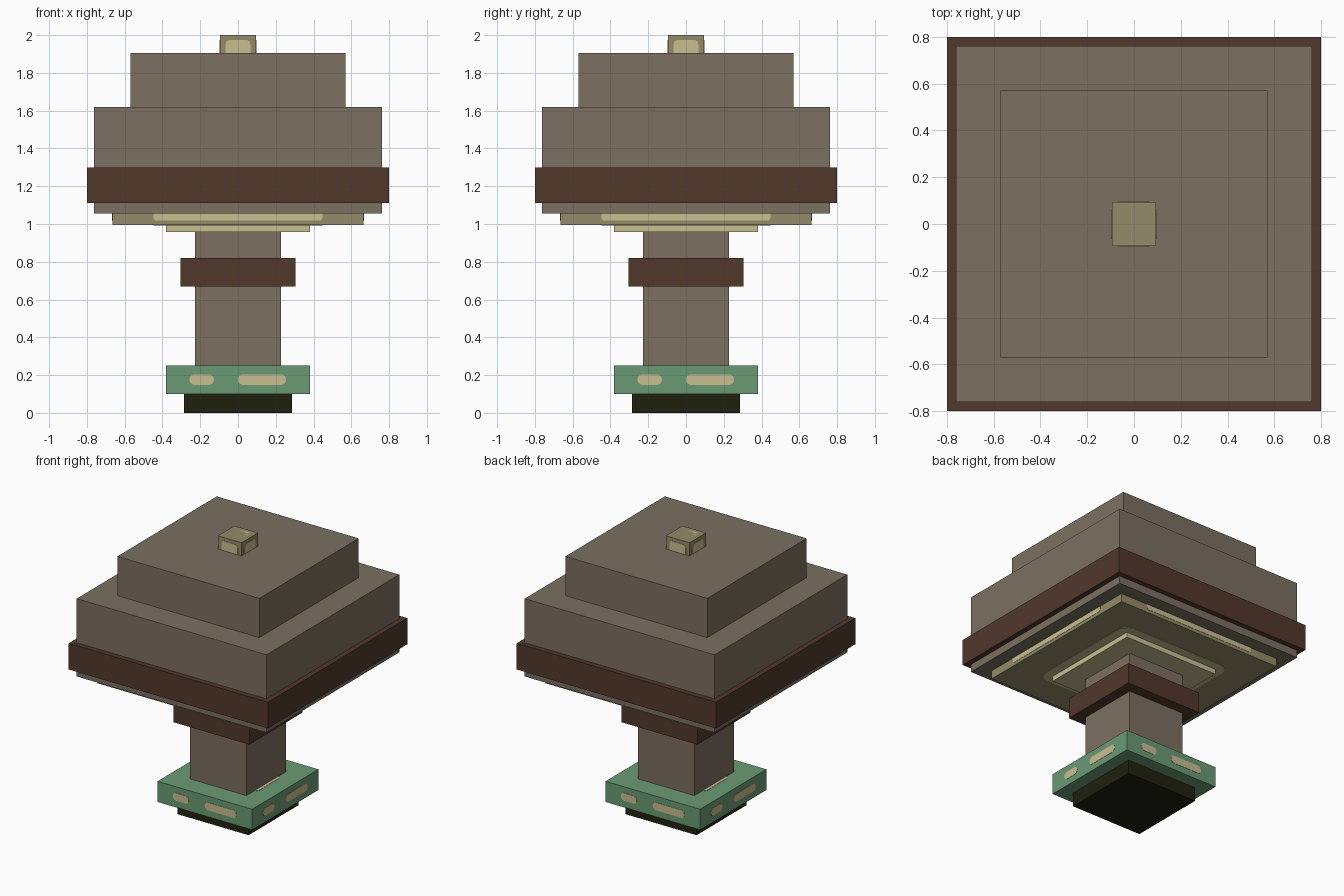
import bpy, bmesh
from math import pi, cos, sin
from mathutils import Matrix

if "Cube" in bpy.data.objects:
    bpy.data.objects.remove(bpy.data.objects["Cube"])


def srgb(h):
    c = [int(h[i:i + 2], 16) / 255 for i in (0, 2, 4)]
    return [v / 12.92 if v <= 0.04045 else ((v + 0.055) / 1.055) ** 2.4 for v in c] + [1]


def material(name, hex_colour):
    m = bpy.data.materials.new(name)
    m.diffuse_color = srgb(hex_colour)
    m.use_nodes = True
    m.node_tree.nodes["Principled BSDF"].inputs["Base Color"].default_value = m.diffuse_color
    return m


STONE = material("warm_grey", "7C7061")
BROWN = material("dark_brown", "52382C")
GREEN = material("sage_green", "6A9A74")
BLACK = material("olive_black", "20200F")
OLIVE = material("olive_tan", "958B69")
CREAM = material("cream", "C9BE91")


def finish(name, bm, mat):
    bmesh.ops.recalc_face_normals(bm, faces=bm.faces)
    me = bpy.data.meshes.new(name)
    bm.to_mesh(me)
    bm.free()
    me.materials.append(mat)
    bpy.context.collection.objects.link(bpy.data.objects.new(name, me))


def block(name, half, z0, z1, mat):
    """Square block centred on the axis."""
    bm = bmesh.new()
    bmesh.ops.create_cube(bm, size=1, matrix=Matrix.Translation((0, 0, (z0 + z1) / 2))
                          @ Matrix.Diagonal((2 * half, 2 * half, z1 - z0, 1)))
    finish(name, bm, mat)


def plate(bm, u0, u1, v0, v1, r, matrix, t=0.004):
    """Thin rounded rectangle lying in local xy, facing local +z."""
    pts = []
    corners = ((u1 - r, v1 - r), (u0 + r, v1 - r), (u0 + r, v0 + r), (u1 - r, v0 + r))
    for i, (cx, cy) in enumerate(corners):
        for k in range(4):
            a = (i + k / 3) * pi / 2
            pts.append((cx + r * cos(a), cy + r * sin(a)))
    rings = [[bm.verts.new(matrix @ Matrix.Translation((x, y, z)).to_translation())
              for x, y in pts] for z in (-t / 2, t / 2)]
    for ring in rings:
        bm.faces.new(ring)
    n = len(pts)
    for i in range(n):
        j = (i + 1) % n
        bm.faces.new((rings[0][i], rings[0][j], rings[1][j], rings[1][i]))


def side_plates(name, half, rects):
    """Repeat rounded plates on all four sides of a block."""
    bm = bmesh.new()
    for i in range(4):
        m = (Matrix.Rotation(i * pi / 2, 4, 'Z') @ Matrix.Translation((0, -half, 0))
             @ Matrix.Rotation(pi / 2, 4, 'X'))
        for rect in rects:
            plate(bm, *rect, m)
    finish(name, bm, CREAM)


def flat_plates(name, z, rects):
    bm = bmesh.new()
    for rect in rects:
        plate(bm, *rect, Matrix.Translation((0, 0, z)))
    finish(name, bm, CREAM)


# Stacked body, bottom to top
for part in (
    ("foot", 0.285, 0.0, 0.10, BLACK),
    ("plinth", 0.38, 0.10, 0.25, GREEN),
    ("stem", 0.227, 0.25, 0.97, STONE),
    ("stem_collar", 0.304, 0.67, 0.82, BROWN),
    ("lower_gill", 0.38, 0.957, 1.0, CREAM),
    ("upper_gill", 0.665, 0.995, 1.06, OLIVE),
    ("cap", 0.762, 1.055, 1.62, STONE),
    ("cap_band", 0.80, 1.11, 1.30, BROWN),
    ("cap_crown", 0.57, 1.62, 1.905, STONE),
    ("finial", 0.095, 1.905, 2.0, OLIVE),
):
    block(*part)

# Painted spots on the plinth
side_plates("plinth_spots", 0.38, [(-0.257, -0.128, 0.148, 0.204, 0.026),
                                   (0.0, 0.255, 0.148, 0.204, 0.026)])
flat_plates("plinth_top_spots", 0.25, [(0.15, 0.25, -0.13, 0.13, 0.02),
                                       (-0.25, -0.15, -0.13, 0.13, 0.02)])

# Glowing patches on the gill
side_plates("gill_side_spots", 0.665, [(-0.447, 0.447, 1.018, 1.09, 0.015)])
flat_plates("gill_under_patch", 0.995, [(-0.447, 0.447, -0.447, 0.447, 0.08)])

# Finial spots, the side ones running down into the crown
side_plates("finial_side_spots", 0.095, [(-0.065, 0.065, 1.87, 1.975, 0.022)])
flat_plates("finial_top_spot", 1.998, [(-0.066, 0.066, -0.066, 0.066, 0.025)])
